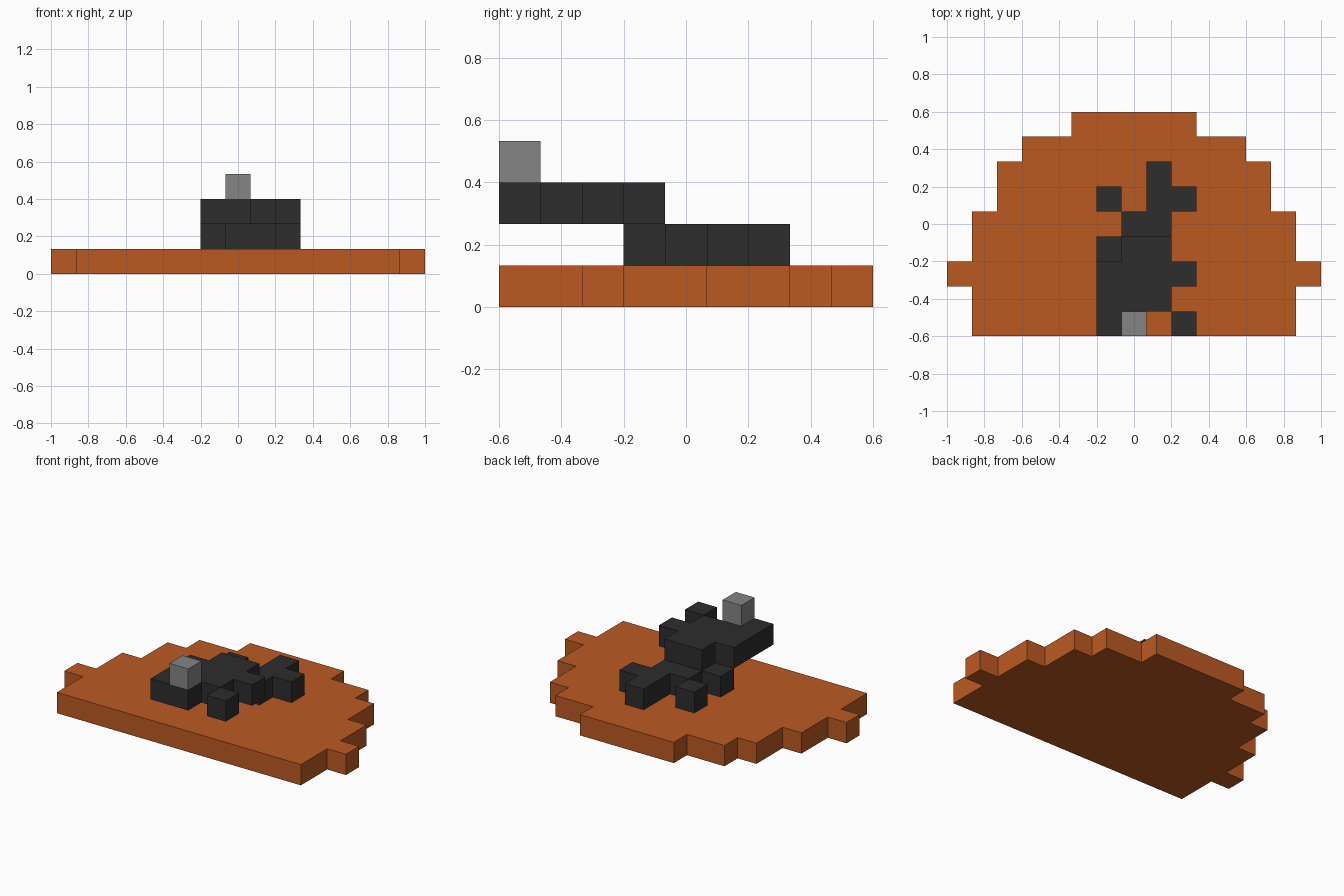
import bpy
import bmesh
import math

if "Cube" in bpy.data.objects:
    bpy.data.objects.remove(bpy.data.objects["Cube"], do_unlink=True)

U = 2 / 15  # side of one block; the layout is 15 blocks wide and 9 deep


def make_material(name, colour):
    mat = bpy.data.materials.new(name)
    mat.use_nodes = True
    mat.diffuse_color = (*colour, 1)
    bsdf = mat.node_tree.nodes["Principled BSDF"]
    bsdf.inputs["Base Color"].default_value = (*colour, 1)
    bsdf.inputs["Roughness"].default_value = 0.9
    return mat


orange = make_material("burnt orange", (0.50, 0.102, 0.016))
black = make_material("charcoal", (0.026, 0.026, 0.026))
grey = make_material("mid grey", (0.235, 0.235, 0.235))


def block_part(name, level, mat, *runs):
    """One block thick plate; each run is (row, first column, end column)."""
    bm = bmesh.new()
    for row, start, end in runs:
        for col in range(start, end):
            corners = [(col, row), (col + 1, row), (col + 1, row + 1), (col, row + 1)]
            bm.faces.new([bm.verts.new((c * U - 1, r * U - 0.6, level * U)) for c, r in corners])
    bmesh.ops.remove_doubles(bm, verts=bm.verts[:], dist=0.001)
    bmesh.ops.dissolve_limit(bm, angle_limit=math.radians(1),
                             verts=bm.verts[:], edges=bm.edges[:])
    bm.normal_update()
    mesh = bpy.data.meshes.new(name)
    bm.to_mesh(mesh)
    bm.free()
    mesh.materials.append(mat)
    obj = bpy.data.objects.new(name, mesh)
    bpy.context.collection.objects.link(obj)
    thick = obj.modifiers.new("thickness", 'SOLIDIFY')
    thick.thickness = U
    thick.offset = 1
    return obj


# Stepped base, symmetric, given by how far each row is inset from the sides
insets = [1, 1, 0, 1, 1, 2, 2, 3, 5]
block_part("base_slab", 0, orange, *[(row, i, 15 - i) for row, i in enumerate(insets)])

# Lower black layer
block_part("lower_body", 1, black, (4, 7, 9), (5, 8, 10), (6, 8, 9))
block_part("lower_right_front_block", 1, black, (3, 6, 7))
block_part("lower_right_back_block", 1, black, (5, 6, 7))

# Upper black layer, overhanging towards the front
block_part("upper_body", 2, black, (0, 6, 8), (1, 6, 9), (2, 6, 10), (3, 7, 9))
block_part("upper_left_front_block", 2, black, (0, 9, 10))

# Grey block on top
block_part("top_block", 3, grey, (0, 7, 8))
